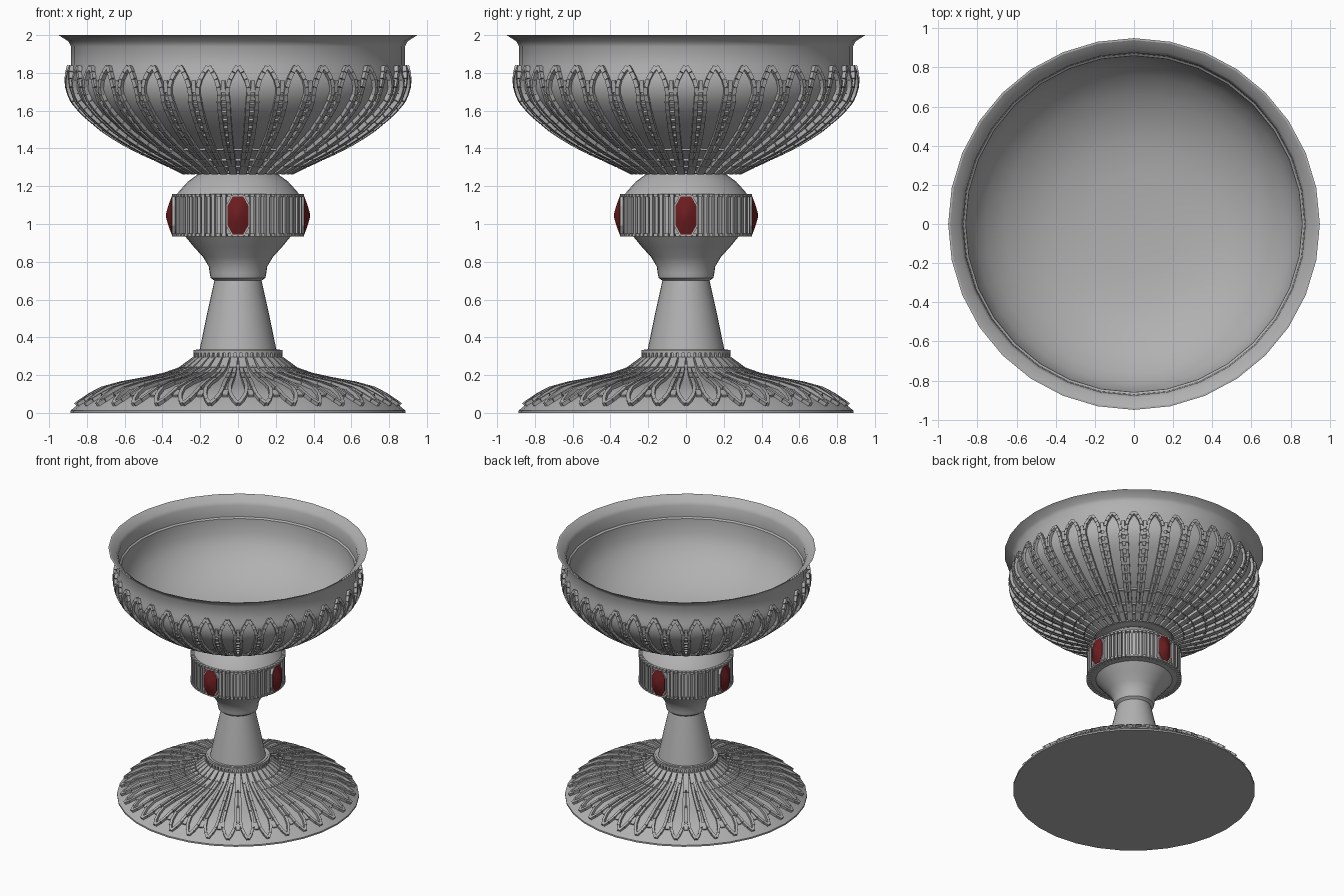
import bpy, bmesh, math
from mathutils import Vector

cube = bpy.data.objects.get("Cube")
if cube:
    bpy.data.objects.remove(cube)


def material(name, colour):
    m = bpy.data.materials.new(name)
    m.use_nodes = True
    m.diffuse_color = colour
    m.node_tree.nodes["Principled BSDF"].inputs["Base Color"].default_value = colour
    return m


silver = material("grey metal", (0.44, 0.44, 0.44, 1))
red = material("red stone", (0.15, 0.012, 0.014, 1))


def finish(bm, name, mat, smooth=None):
    bmesh.ops.recalc_face_normals(bm, faces=bm.faces)
    mesh = bpy.data.meshes.new(name)
    bm.to_mesh(mesh)
    bm.free()
    obj = bpy.data.objects.new(name, mesh)
    bpy.context.collection.objects.link(obj)
    mesh.materials.append(mat)
    if smooth:
        bpy.ops.object.select_all(action="DESELECT")
        obj.select_set(True)
        bpy.context.view_layer.objects.active = obj
        bpy.ops.object.shade_smooth_by_angle(angle=math.radians(smooth))


def lathe(name, profile, closed=False, steps=32):
    bm = bmesh.new()
    vs = [bm.verts.new((0, -r, z)) for r, z in profile]
    pairs = list(zip(vs, vs[1:])) + ([(vs[-1], vs[0])] if closed else [])
    edges = [bm.edges.new(p) for p in pairs]
    bmesh.ops.spin(bm, geom=vs + edges, axis=(0, 0, 1), cent=(0, 0, 0),
                   angle=math.tau, steps=steps)
    bmesh.ops.remove_doubles(bm, verts=bm.verts, dist=0.0005)
    finish(bm, name, silver, 33)


def radius_at(profile, z):
    for (r0, z0), (r1, z1) in zip(profile, profile[1:]):
        if min(z0, z1) <= z <= max(z0, z1) and z0 != z1:
            return r0 + (r1 - r0) * (z - z0) / (z1 - z0)
    return profile[0][0] if abs(z - profile[0][1]) < abs(z - profile[-1][1]) else profile[-1][0]


def on_surface(profile, angle, z):
    r = radius_at(profile, z)
    slope = (radius_at(profile, z + 0.01) - radius_at(profile, z - 0.01)) / 0.02
    out = Vector((math.sin(angle), -math.cos(angle), 0))
    return out * r + Vector((0, 0, z)), (out - Vector((0, 0, slope))).normalized()


def bar(bm, profile, a, b, width, height, shrink=1.0):
    """Raised block lying on a turned surface between two (angle, z) points."""
    pa, na = on_surface(profile, *a)
    pb, nb = on_surface(profile, *b)
    mid = (pa + pb) / 2
    pa, pb = mid + (pa - mid) * shrink, mid + (pb - mid) * shrink
    side = (pb - pa).cross(na + nb).normalized() * width / 2
    v = [bm.verts.new(p + side * s + n * h) for p, n in ((pa, na), (pb, nb))
         for s, h in ((-1, -0.008), (1, -0.008), (1, height), (-1, height))]
    for i in range(4):
        j = (i + 1) % 4
        bm.faces.new((v[i], v[j], v[j + 4], v[i + 4]))
    bm.faces.new(v[:4])
    bm.faces.new(v[4:])


# Bowl: outer wall, softly flared lip and deep hollow with a ledge inside
bowl_side = [(0.25, 1.265), (0.385, 1.33), (0.56, 1.41), (0.695, 1.49), (0.815, 1.59),
             (0.868, 1.65), (0.895, 1.71), (0.9, 1.76), (0.895, 1.8), (0.885, 1.84)]
lathe("bowl", [(0, 1.265)] + bowl_side + [
    (0.884, 1.94), (0.898, 1.967), (0.95, 2.0), (0.94, 2.0), (0.89, 1.967), (0.876, 1.94),
    (0.872, 1.85), (0.86, 1.84), (0.855, 1.73), (0.815, 1.65), (0.76, 1.575), (0.665, 1.5),
    (0.55, 1.437), (0.42, 1.395), (0.25, 1.372), (0, 1.365)])

# Stem with knop, turned as one piece
lathe("stem", [(0, 0.3), (0.21, 0.3), (0.2, 0.35), (0.165, 0.52), (0.125, 0.7), (0.145, 0.715),
               (0.15, 0.74), (0.155, 0.775), (0.185, 0.825), (0.235, 0.88), (0.28, 0.935),
               (0.325, 0.94), (0.325, 1.155), (0.315, 1.17), (0.265, 1.225), (0.205, 1.268),
               (0, 1.268)])

# Foot: steep near the stem, then a broad shallow dome
foot_side = [(0.222, 0.335), (0.225, 0.285), (0.305, 0.225), (0.39, 0.195), (0.5, 0.171),
             (0.62, 0.149), (0.72, 0.122), (0.78, 0.09), (0.84, 0.05), (0.887, 0.012)]
lathe("foot", [(0, 0.335)] + foot_side + [(0.887, 0), (0, 0)])

# Petal outlines: two mirrored chains of blocks per petal, meeting at a point
PETALS = 36
PITCH = math.tau / PETALS


def petals(name, profile, path, width, height, shrink):
    bm = bmesh.new()
    for i in range(PETALS):
        for s in (-1, 1):
            pts = [(PITCH * (i + s * f), z) for f, z in path]
            for a, b in zip(pts, pts[1:]):
                bar(bm, profile, a, b, width, height, shrink)
    finish(bm, name, silver)


bowl_path = [(0.34, 1.28 + 0.0375 * k) for k in range(11)] + [
    (0.37, 1.69), (0.35, 1.725), (0.27, 1.765), (0.15, 1.8), (0.01, 1.832)]
petals("bowl_petals", bowl_side, bowl_path, 0.022, 0.02, 0.93)

foot_path = [(0.3, 0.285), (0.31, 0.225), (0.32, 0.195), (0.33, 0.171), (0.35, 0.149),
             (0.36, 0.122), (0.29, 0.09), (0.16, 0.062), (0.01, 0.04)]
petals("foot_petals", foot_side, foot_path, 0.02, 0.018, 0.98)

# Small rungs that fill the spaces between neighbouring petals
bm = bmesh.new()
for i in range(PETALS):
    mid = PITCH * (i + 0.5)
    for k in range(10):
        z = 1.31 + 0.04 * k
        bar(bm, bowl_side, (mid - PITCH * 0.13, z), (mid + PITCH * 0.13, z), 0.024, 0.011)
    bar(bm, bowl_side, (mid, 1.7), (mid, 1.76), 0.022, 0.012)
    bar(bm, foot_side, (mid, 0.085), (mid, 0.115), 0.03, 0.01)
finish(bm, "petal_rungs", silver)

# Raised rings under the bowl and around the top of the foot
for name, side, zs, h in (("bowl_ring", bowl_side, (1.275, 1.305, 1.34, 1.395), 0.012),
                          ("foot_ring", foot_side, (0.285, 0.325), 0.014)):
    for n, z in enumerate(zs):
        r = radius_at(side, z)
        lathe(f"{name}_{n + 1}", [(r - 0.01, z - 0.007), (r + h, z - 0.007),
                                  (r + h, z + 0.007), (r - 0.01, z + 0.007)], True, 64)

# Beading around the top of the foot
bm = bmesh.new()
for i in range(48):
    a = math.tau * i / 48
    bar(bm, foot_side, (a, 0.292), (a, 0.32), 0.018, 0.012)
finish(bm, "foot_beading", silver)

# Fluted band around the knop, left open where the stones sit
knop_side = [(0.325, 0.9), (0.325, 1.2)]
bm = bmesh.new()
for i in range(72):
    a = math.tau * (i + 0.5) / 72
    if abs((a + math.pi / 4) % (math.pi / 2) - math.pi / 4) > 0.17:
        bar(bm, knop_side, (a, 0.945), (a, 1.15), 0.017, 0.02 if i % 2 else 0.014)
    for z in (0.943, 1.15):
        bar(bm, knop_side, (a, z - 0.008), (a, z + 0.008), 0.022, 0.024)
finish(bm, "knop_fluting", silver)


# Four domed oval stones in plain settings
def octagon(bm, turn, depth, w, h):
    out = Vector((math.sin(turn), -math.cos(turn), 0))
    side = Vector((math.cos(turn), math.sin(turn), 0))
    shape = ((0.5, 1), (1, 0.5), (1, -0.5), (0.5, -1), (-0.5, -1), (-1, -0.5), (-1, 0.5), (-0.5, 1))
    return [bm.verts.new(out * depth + side * x * w + Vector((0, 0, 1.045 + y * h)))
            for x, y in shape]


def domed(name, mat, layers, smooth):
    bm = bmesh.new()
    for k in range(4):
        rings = [octagon(bm, k * math.pi / 2, *layer) for layer in layers]
        for lo, hi in zip(rings, rings[1:]):
            for i in range(8):
                j = (i + 1) % 8
                bm.faces.new((lo[i], lo[j], hi[j], hi[i]))
        bm.faces.new(rings[0])
        bm.faces.new(rings[-1])
    finish(bm, name, mat, smooth)


domed("stone_settings", silver, [(0.3, 0.064, 0.108), (0.35, 0.064, 0.108)], None)
domed("red_stones", red, [(0.34, 0.056, 0.1), (0.352, 0.056, 0.1),
                          (0.37, 0.03, 0.048), (0.381, 0.006, 0.01)], 50)
